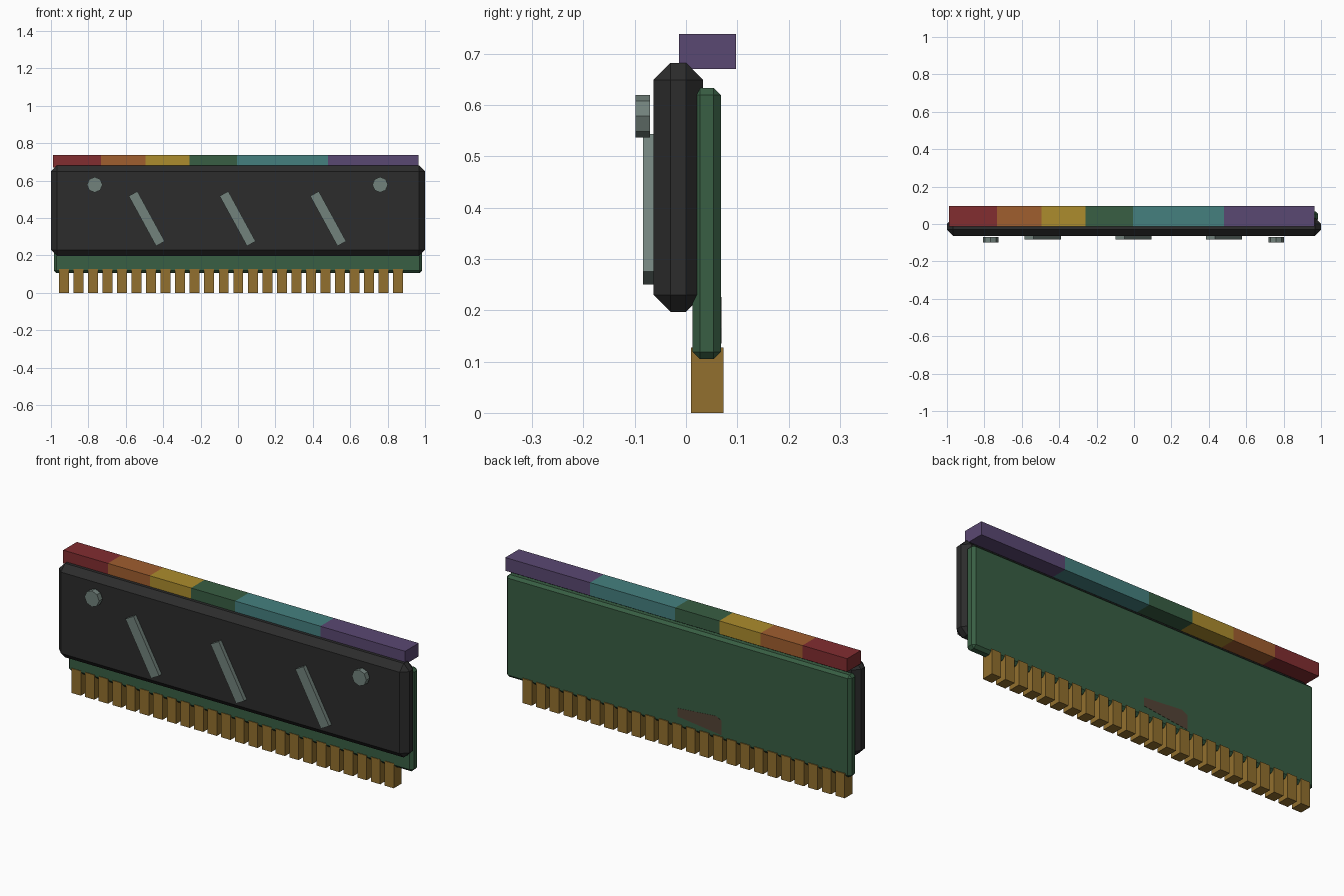
import bpy, bmesh, math
from mathutils import Matrix

if "Cube" in bpy.data.objects:
    bpy.data.objects.remove(bpy.data.objects["Cube"])


def material(name, rgb):
    """Flat colour given as 0-255 display values, stored as linear."""
    m = bpy.data.materials.new(name)
    lin = [((c / 255 + 0.055) / 1.055) ** 2.4 if c > 10 else c / 255 / 12.92 for c in rgb]
    m.diffuse_color = (*lin, 1)
    m.use_nodes = True
    m.node_tree.nodes["Principled BSDF"].inputs["Base Color"].default_value = m.diffuse_color
    return m


BLACK = material("charcoal", (44, 44, 44))
GREEN = material("board_green", (56, 94, 67))
GOLD = material("contact_gold", (146, 112, 46))
RED = material("red", (130, 45, 48))
ORANGE = material("orange", (160, 94, 47))
YELLOW = material("yellow", (172, 140, 45))
TEAL = material("teal", (69, 128, 127))
PURPLE = material("purple", (90, 72, 114))
GREY = material("grey_metal", (114, 130, 124))
BROWN = material("brown", (84, 68, 54))


def finish(name, bm, mat):
    bmesh.ops.recalc_face_normals(bm, faces=bm.faces)
    me = bpy.data.meshes.new(name)
    bm.to_mesh(me)
    bm.free()
    me.materials.append(mat)
    ob = bpy.data.objects.new(name, me)
    bpy.context.collection.objects.link(ob)
    return ob


def box(name, x, y, z, mat, chamfer=0, tilt=0):
    """Box from (min, max) ranges, with optional chamfer and turn about y."""
    bm = bmesh.new()
    bmesh.ops.create_cube(bm, size=1)
    size = [r[1] - r[0] for r in (x, y, z)]
    mid = [(r[1] + r[0]) / 2 for r in (x, y, z)]
    bm.transform(Matrix.Translation(mid) @ Matrix.Rotation(tilt, 4, 'Y')
                 @ Matrix.Diagonal((*size, 1)))
    ob = finish(name, bm, mat)
    if chamfer:
        mod = ob.modifiers.new("chamfer", 'BEVEL')
        mod.width = chamfer
        mod.segments = 1
    return ob


# Main slabs
box("heat_spreader", (-1, 1), (-0.063, 0.033), (0.197, 0.682), BLACK, 0.033)
box("circuit_board", (-0.985, 0.985), (0.013, 0.068), (0.105, 0.633), GREEN, 0.014)

# Contact pins along the bottom edge
for i in range(24):
    cx = -0.931 + i * 0.0777
    box(f"contact_pin_{i + 1}", (cx - 0.0265, cx + 0.0265), (0.01, 0.073), (0, 0.127), GOLD)

# Coloured light bar along the top
edges = [-0.988, -0.733, -0.494, -0.258, -0.006, 0.48, 0.964]
for i, mat in enumerate([RED, ORANGE, YELLOW, GREEN, TEAL, PURPLE]):
    box(f"light_bar_{i + 1}", edges[i:i + 2], (-0.014, 0.097), (0.67, 0.738), mat)

# Slanted ribs on the front
for i, cx in enumerate([-0.488, -0.002, 0.482]):
    box(f"slanted_rib_{i + 1}", (cx - 0.0265, cx + 0.0265), (-0.084, -0.055),
        (0.244, 0.549), GREY, tilt=-0.5)

# Octagonal screw heads
for i, cx in enumerate([-0.766, 0.76]):
    bm = bmesh.new()
    bmesh.ops.create_cone(bm, cap_ends=True, segments=8, radius1=0.0415, radius2=0.0415, depth=0.028)
    bm.transform(Matrix.Translation((cx, -0.084, 0.578)) @ Matrix.Rotation(math.pi / 2, 4, 'X'))
    finish(f"screw_head_{i + 1}", bm, GREY)

# Small brown patch on the back of the board
bm = bmesh.new()
outline = [(0, 0.165), (0.0, 0.208), (-0.22, 0.226), (-0.25, 0.21), (-0.25, 0.135)]
face = bm.faces.new([bm.verts.new((x, 0.067, z)) for x, z in outline])
ext = bmesh.ops.extrude_face_region(bm, geom=[face])
for v in ext["geom"]:
    if isinstance(v, bmesh.types.BMVert):
        v.co.y += 0.002
finish("back_patch", bm, BROWN)
